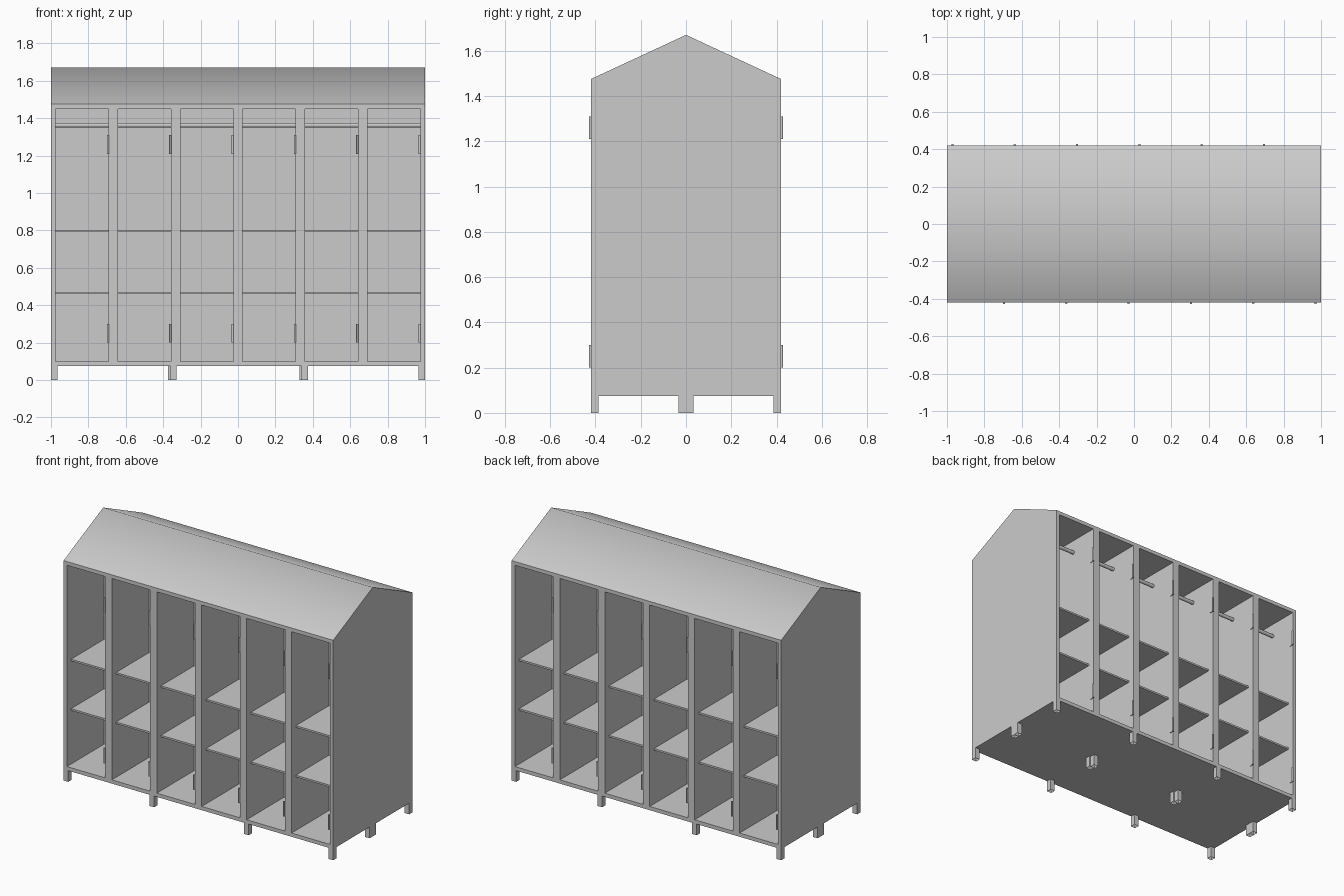
import bpy
import bmesh
from math import pi
from mathutils import Matrix

if "Cube" in bpy.data.objects:
    bpy.data.objects.remove(bpy.data.objects["Cube"])

# Overall sizes
HALF_X, HALF_Y = 1.0, 0.42
BASE, EAVE, RIDGE = 0.075, 1.475, 1.67
WALL = 0.025
BAYS = 6
PITCH = 2 * HALF_X / BAYS
BAY_W = PITCH - 2 * WALL
LEG = 0.034

steel = bpy.data.materials.new("grey_steel")
steel.use_nodes = True
grey = (0.6, 0.6, 0.6, 1)
steel.diffuse_color = grey
steel.node_tree.nodes["Principled BSDF"].inputs["Base Color"].default_value = grey


def finish(name, bm, smooth=None):
    """Turn a bmesh into a named grey object."""
    bmesh.ops.recalc_face_normals(bm, faces=bm.faces)
    mesh = bpy.data.meshes.new(name)
    bm.to_mesh(mesh)
    bm.free()
    mesh.materials.append(steel)
    obj = bpy.data.objects.new(name, mesh)
    bpy.context.collection.objects.link(obj)
    if smooth:
        shade(obj, smooth)
    return obj


def activate(obj):
    bpy.ops.object.select_all(action="DESELECT")
    obj.select_set(True)
    bpy.context.view_layer.objects.active = obj


def shade(obj, angle):
    activate(obj)
    bpy.ops.object.shade_smooth_by_angle(angle=angle)


def box(bm, lo, hi):
    """Add a box between two corners."""
    size = [abs(b - a) for a, b in zip(lo, hi)]
    mid = [(a + b) / 2 for a, b in zip(lo, hi)]
    place = Matrix.Translation(mid) @ Matrix.Diagonal((*size, 1))
    return bmesh.ops.create_cube(bm, size=1, matrix=place)["verts"]


def rod(bm, centre, radius, length, along_x=False):
    turn = Matrix.Rotation(pi / 2, 4, "Y") if along_x else Matrix.Identity(4)
    bmesh.ops.create_cone(bm, cap_ends=True, segments=12, radius1=radius,
                          radius2=radius, depth=length,
                          matrix=Matrix.Translation(centre) @ turn)


bay_centres = [-HALF_X + PITCH * (i + 0.5) for i in range(BAYS)]
sides = (1, -1)  # front bank, then the same bank turned half a circle

# Gabled cabinet block
bm = bmesh.new()
profile = [(-HALF_Y, BASE), (HALF_Y, BASE), (HALF_Y, EAVE), (0, RIDGE), (-HALF_Y, EAVE)]
end = bm.faces.new([bm.verts.new((-HALF_X, y, z)) for y, z in profile])
grown = bmesh.ops.extrude_face_region(bm, geom=[end])["geom"]
bmesh.ops.translate(bm, vec=(2 * HALF_X, 0, 0),
                    verts=[v for v in grown if isinstance(v, bmesh.types.BMVert)])
cabinet = finish("locker_cabinet", bm)

# Hollow out the open compartments, leaving floor, ceiling, dividers and back
bm = bmesh.new()
for s in sides:
    for x in bay_centres:
        box(bm, (x - BAY_W / 2, -s * (HALF_Y + 0.1), BASE + WALL),
            (x + BAY_W / 2, -s * WALL, EAVE - WALL))
cutter = finish("compartment_cutter", bm)
cutter.hide_render = True
cut = cabinet.modifiers.new("compartments", "BOOLEAN")
cut.operation = "DIFFERENCE"
cut.solver = "EXACT"
cut.object = cutter
activate(cabinet)
bpy.ops.object.modifier_apply(modifier=cut.name)
bpy.data.objects.remove(cutter)
shade(cabinet, pi / 3)

# Two shelves in every compartment
bm = bmesh.new()
for s in sides:
    for x in bay_centres:
        for z in (0.465, 0.797):
            box(bm, (x - BAY_W / 2, -s * (HALF_Y - 0.045), z - 0.006),
                (x + BAY_W / 2, -s * WALL, z + 0.006))
finish("shelves", bm)

# Hanging rail across every compartment
bm = bmesh.new()
for s in sides:
    for x in bay_centres:
        rod(bm, (x, -s * 0.22, 1.3625), 0.0125, BAY_W, along_x=True)
finish("hanging_rails", bm, pi / 5)

# Hinges: a knuckle on the opening edge and a leaf on the divider
bm = bmesh.new()
for s in sides:
    for x in bay_centres:
        edge = x + BAY_W / 2
        for z in (0.25, 1.26):
            rod(bm, (s * (edge - 0.004), -s * (HALF_Y + 0.003), z), 0.006, 0.1)
            box(bm, (s * (edge - 0.004), -s * HALF_Y, z - 0.05),
                (s * edge, -s * (HALF_Y - 0.025), z + 0.05))
finish("hinges", bm, pi / 5)

# Hollow square legs, open at the foot
bm = bmesh.new()
for s in sides:
    for x in (-HALF_X + LEG / 2, -0.345, 0.356, HALF_X - LEG / 2):
        for y in (-HALF_Y + LEG / 2, -LEG / 2):
            box(bm, (s * x - LEG / 2, s * y - LEG / 2, 0),
                (s * x + LEG / 2, s * y + LEG / 2, BASE))
bm.normal_update()
feet = [f for f in bm.faces if f.calc_center_median().z < 0.001]
bmesh.ops.inset_individual(bm, faces=feet, thickness=0.004)
for f in feet:
    for v in f.verts:
        v.co.z = BASE - 0.005
finish("legs", bm)
